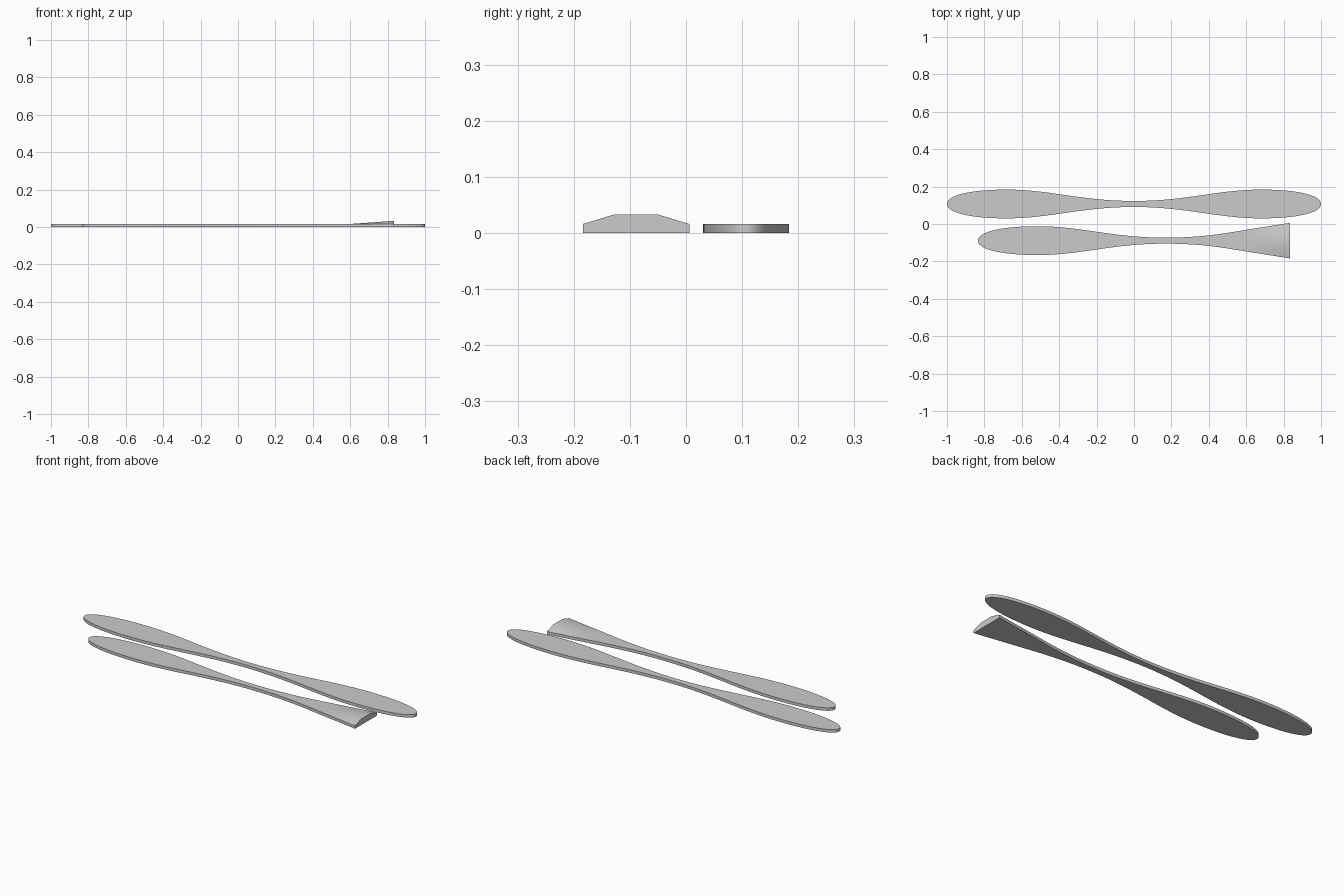
import bpy, bmesh, math
from mathutils import Vector
from mathutils.geometry import interpolate_bezier

if "Cube" in bpy.data.objects:
    bpy.data.objects.remove(bpy.data.objects["Cube"])

THICK = 0.016      # thickness of the flat blades
RIDGE = 0.017      # extra height at the raised tail end

grey = bpy.data.materials.new("plain grey")
grey.diffuse_color = (0.6, 0.6, 0.6, 1)
grey.use_nodes = True
grey.node_tree.nodes["Principled BSDF"].inputs["Base Color"].default_value = grey.diffuse_color


def bez(points, n):
    return [(p.x, p.y) for p in interpolate_bezier(*[Vector(p) for p in points], n)]


# half outlines as (distance from waist, half width)
blade = bez([(0, 0.016), (0.28, 0.016), (0.45, 0.077), (0.68, 0.077)], 20)
blade += bez([(0.68, 0.077), (0.87, 0.077), (1, 0.048), (1, 0)], 20)[1:]
tail = bez([(0, 0.016), (0.2, 0.016), (0.32, 0.039), (0.435, 0.058)], 16)
tail += [(0.435 + 0.235 * i / 6, 0.058 + 0.037 * i / 6) for i in range(1, 7)]


def paddle(name, left, right, waist_x, waist_y, rise):
    """Loft a six-sided section along the outline; rise(d) lifts the top middle."""
    stations = [(-d, w) for d, w in reversed(left)] + right[1:]
    bm = bmesh.new()
    rings = []
    for d, w in stations:
        top = THICK + rise(d)
        section = [(-w, 0), (w, 0), (w, THICK), (0.41 * w, top), (-0.41 * w, top), (-w, THICK)]
        rings.append([bm.verts.new((waist_x + d, waist_y + y, z)) for y, z in section])
    for a, b in zip(rings, rings[1:]):
        for i in range(6):
            j = (i + 1) % 6
            bm.faces.new((a[i], a[j], b[j], b[i]))
    if stations[-1][1] > 0:
        bm.faces.new(rings[-1])          # blunt end cap
    bmesh.ops.remove_doubles(bm, verts=bm.verts, dist=1e-5)
    bmesh.ops.recalc_face_normals(bm, faces=bm.faces)
    mesh = bpy.data.meshes.new(name)
    bm.to_mesh(mesh)
    bm.free()
    mesh.materials.append(grey)
    ob = bpy.data.objects.new(name, mesh)
    bpy.context.collection.objects.link(ob)
    bpy.context.view_layer.objects.active = ob
    ob.select_set(True)
    bpy.ops.object.shade_smooth_by_angle(angle=math.radians(30))
    ob.select_set(False)


# double-ended flat paddle
paddle("double_paddle", blade, blade, 0, 0.107, lambda d: 0)
# paddle with one blade and a raised, flared tail
paddle("flared_paddle", blade, tail, 0.165, -0.089,
       lambda d: RIDGE * max(0, (d - 0.435) / 0.235))
